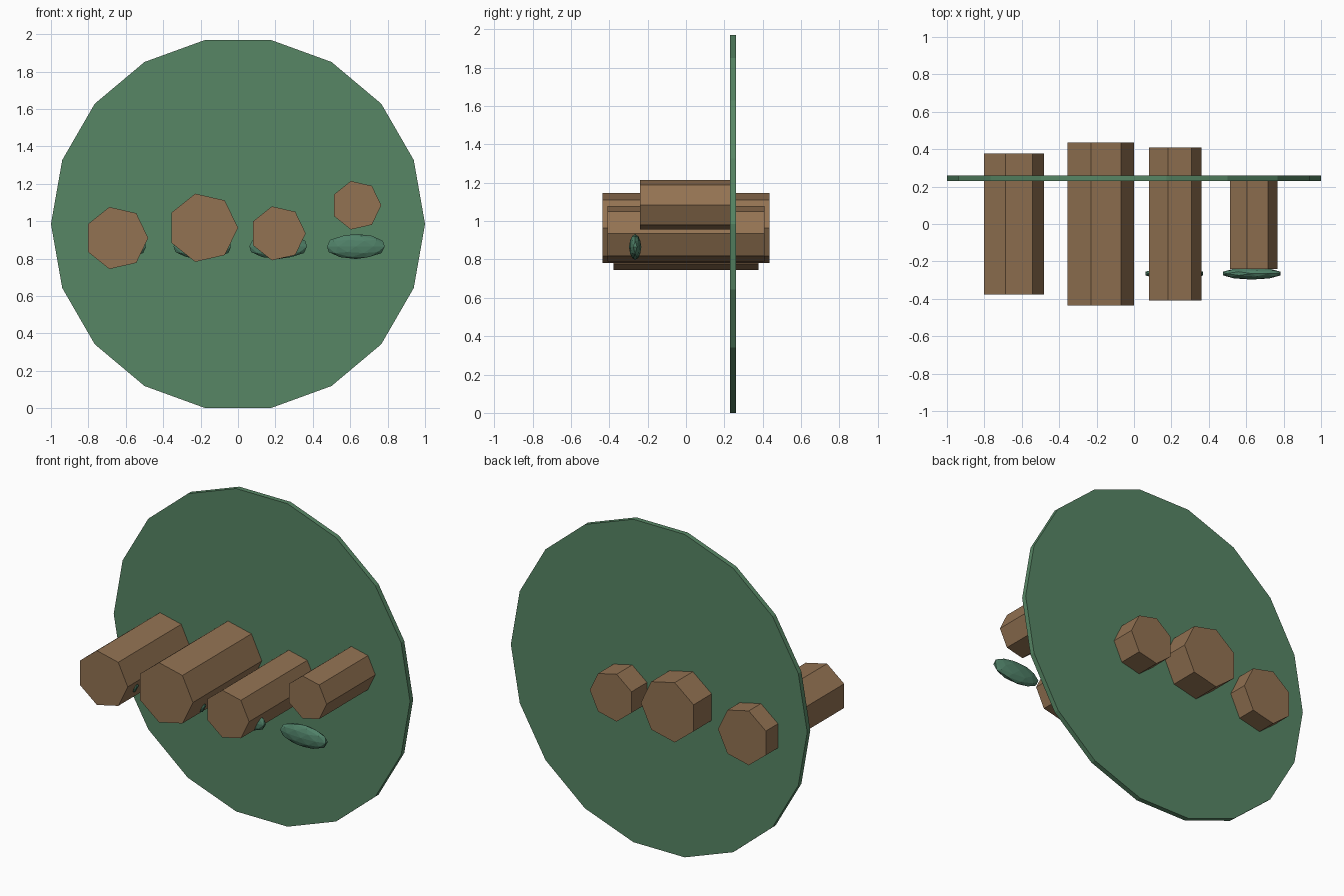
import bpy
from math import pi

if "Cube" in bpy.data.objects:
    bpy.data.objects.remove(bpy.data.objects["Cube"])


def material(name, rgb):
    m = bpy.data.materials.new(name)
    m.diffuse_color = (*rgb, 1)
    m.use_nodes = True
    m.node_tree.nodes["Principled BSDF"].inputs["Base Color"].default_value = m.diffuse_color
    return m


green = material("green", (0.095, 0.24, 0.13))
dark_green = material("dark_green", (0.08, 0.22, 0.14))
brown = material("brown", (0.29, 0.17, 0.085))


def prism(name, sides, radius, x, y, z, length, mat):
    """Flat-sided cylinder along y with one corner pointing to +x."""
    bpy.ops.mesh.primitive_cylinder_add(vertices=sides, radius=radius, depth=length,
                                        location=(x, y, z), rotation=(pi / 2, pi / 2, 0))
    ob = bpy.context.object
    ob.name = name
    ob.data.materials.append(mat)


# Large upright disc
prism("backing_disc", 18, 1.0, 0, 0.245, 0.985, 0.03, green)

# Row of seven-sided logs: x, z, radius, length
logs = [(-0.65, 0.91, 0.17, 0.755),
        (-0.187, 0.965, 0.187, 0.87),
        (0.214, 0.935, 0.148, 0.82),
        (0.633, 1.085, 0.133, 0.48)]
for i, (x, z, r, length) in enumerate(logs, 1):
    prism(f"log_{i}", 7, r, x, 0, z, length, brown)

# Flattened leaf pad under the front of each log
for i, x in enumerate((-0.645, -0.19, 0.215, 0.63), 1):
    bpy.ops.mesh.primitive_ico_sphere_add(subdivisions=2, radius=1, location=(x, -0.265, 0.865))
    pad = bpy.context.object
    pad.name = f"leaf_pad_{i}"
    pad.scale = (0.162, 0.032, 0.067)
    pad.data.materials.append(dark_green)
